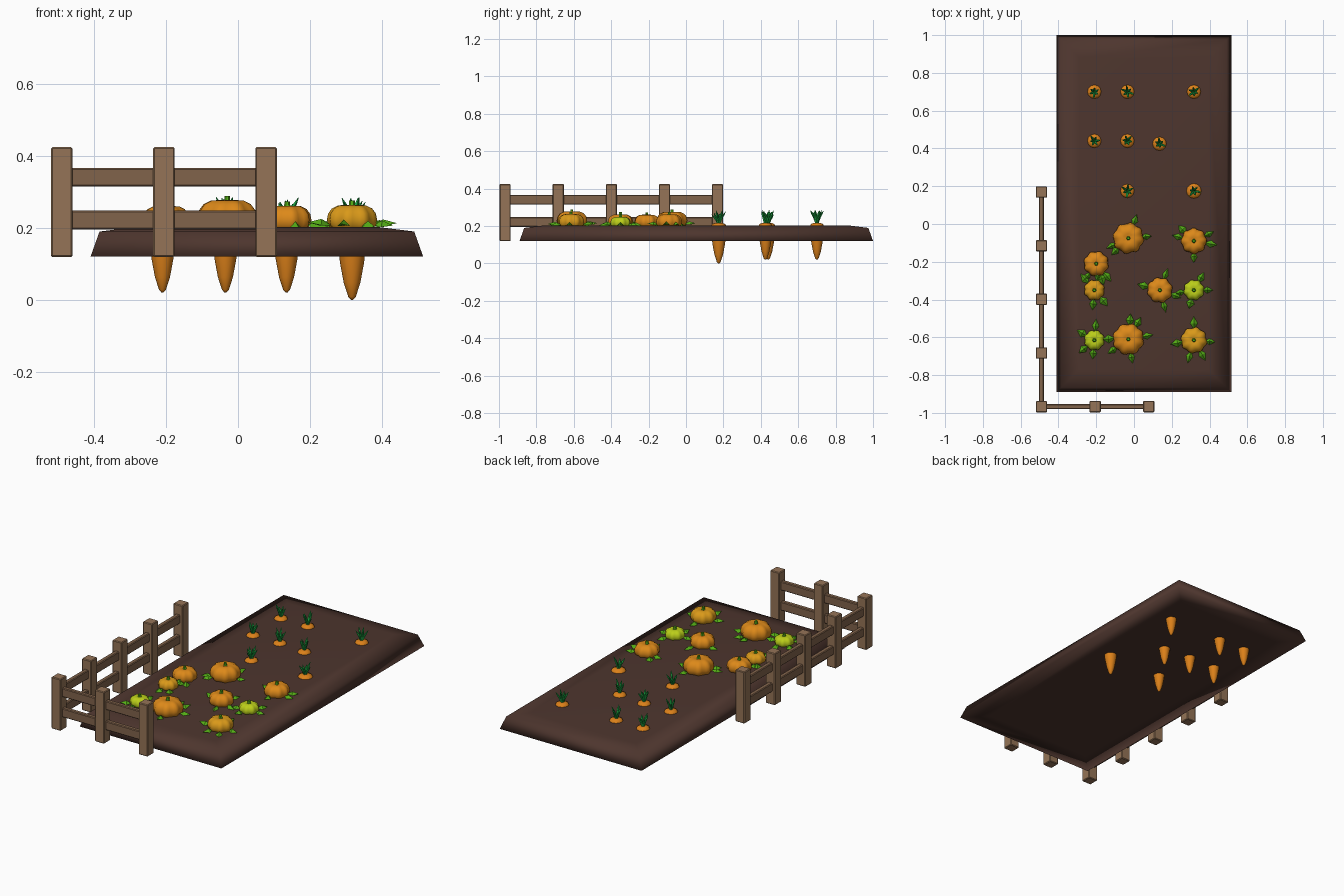
import bpy, bmesh, math, random
from mathutils import Vector, Matrix

random.seed(4)
cube = bpy.data.objects.get("Cube")
if cube:
    bpy.data.objects.remove(cube, do_unlink=True)


def material(name, r, g, b):
    m = bpy.data.materials.new(name)
    m.use_nodes = True
    m.diffuse_color = (r, g, b, 1)
    m.node_tree.nodes["Principled BSDF"].inputs["Base Color"].default_value = (r, g, b, 1)
    return m


POST = material("post wood", .30, .175, .095)
RAIL = material("rail wood", .22, .125, .07)
SOIL = material("soil brown", .075, .036, .027)
CARROT = material("carrot orange", .72, .22, .01)
ORANGE = material("pumpkin orange", .72, .25, .01)
GOLD = material("pumpkin gold", .70, .32, .01)
LIME = material("unripe lime", .50, .62, .01)
FROND = material("frond green", .012, .42, .06)
VINE = material("vine green", .09, .42, .008)


def finish(name, bm, mat, smooth=True, angle=180):
    bmesh.ops.recalc_face_normals(bm, faces=bm.faces)
    mesh = bpy.data.meshes.new(name)
    bm.to_mesh(mesh)
    bm.free()
    mesh.materials.append(mat)
    ob = bpy.data.objects.new(name, mesh)
    bpy.context.collection.objects.link(ob)
    if smooth:
        bpy.ops.object.select_all(action='DESELECT')
        ob.select_set(True)
        bpy.context.view_layer.objects.active = ob
        bpy.ops.object.shade_smooth_by_angle(angle=math.radians(angle))
    return ob


def loft(bm, rings):
    """Bridge equal-length point rings and cap both ends."""
    loops = [[bm.verts.new(p) for p in ring] for ring in rings]
    n = len(loops[0])
    for a, b in zip(loops, loops[1:]):
        for i in range(n):
            j = (i + 1) % n
            bm.faces.new((a[i], a[j], b[j], b[i]))
    bm.faces.new(loops[0])
    bm.faces.new(loops[-1])


def circle(r, z, n, rib=0, ribs=8):
    pts = []
    for i in range(n):
        a = math.tau * i / n
        k = r * (1 - rib * (1 + math.cos(ribs * a)) / 2)
        pts.append(Vector((k * math.cos(a), k * math.sin(a), z)))
    return pts


def box(name, center, size, mat):
    bm = bmesh.new()
    bmesh.ops.create_cube(bm, size=1)
    bmesh.ops.scale(bm, vec=size, verts=bm.verts)
    bmesh.ops.translate(bm, vec=center, verts=bm.verts)
    ob = finish(name, bm, mat, smooth=False)
    bev = ob.modifiers.new("worn edges", 'BEVEL')
    bev.width = .004
    bev.segments = 1


# Soil bed: sloped sides and a gently raised top
def bed_ring(inset, z):
    x0, x1, y0, y1 = -.41 + inset, .515 - inset, -.89 + inset, 1 - inset
    return [(x0, y0, z), (x1, y0, z), (x1, y1, z), (x0, y1, z)]


bm = bmesh.new()
loft(bm, [bed_ring(.12, .122), bed_ring(0, .12), bed_ring(.025, .19), bed_ring(.12, .202)])
finish("soil_bed", bm, SOIL)

# Fence: posts in an L, with two rails along each arm
CX, CY, STEP = -.49, -.967, .284
for i in range(5):
    box("side_post", (CX, CY + i * STEP, .272), (.06, .06, .305), POST)
for i in range(1, 3):
    box("front_post", (CX + i * STEP, CY, .272), (.06, .06, .305), POST)
for z in (.222, .341):
    box("side_rail", (CX, CY + 2 * STEP, z), (.027, 4 * STEP, .052), RAIL)
    box("front_rail", (CX + STEP, CY, z), (2 * STEP, .027, .052), RAIL)


# Carrots: tapered root with a tuft of bent fronds
ROOT = [(.06, 0), (.25, .04), (.55, .22), (.8, .48), (.95, .75),
        (1, .91), (.85, .97), (.45, 1)]


def carrot(x, y, tip, r):
    top = .217
    spot = Matrix.Translation((x, y, 0))
    bm = bmesh.new()
    loft(bm, [circle(r * k, tip + (top - tip) * h, 12) for k, h in ROOT])
    bm.transform(spot)
    finish("carrot_root", bm, CARROT)
    bm = bmesh.new()
    turn = random.uniform(0, math.tau)
    for i in range(6):
        a = turn + math.tau * i / 6
        reach = random.uniform(.016, .034)
        high = random.uniform(.05, .075)
        rings = []
        for t, w in ((0, .004), (.4, .0065), (.75, .006), (1, .001)):
            out = .004 + reach * t ** 1.5
            shift = Vector((out * math.cos(a), out * math.sin(a), top - .006 + high * t))
            rings.append([p + shift for p in circle(w, 0, 5)])
        loft(bm, rings)
    bm.transform(spot)
    finish("carrot_fronds", bm, FROND, angle=50)


COLS = (-.21, -.035, .135, .317)
for col, y in ((0, .7), (1, .7), (3, .7), (0, .44), (1, .44), (2, .425), (1, .175)):
    carrot(COLS[col], y, .02, .038)
carrot(COLS[3], .175, 0, .042)

# Pumpkins: ribbed body, short stem, leaves resting on the soil
BODY = [(.5, -.1), (.8, 0), (.96, .2), (1, .42), (.95, .65), (.8, .85),
        (.55, .97), (.3, .98), (.12, .92)]


def leaf(bm, r, angle):
    long, wide = random.uniform(.055, .07), random.uniform(.017, .023)
    pts = [(0, 0, 0), (long * .45, wide, -.004), (long, 0, 0),
           (long * .45, -wide, -.004), (long * .45, 0, .014)]
    place = (Matrix.Rotation(math.radians(angle), 4, 'Z')
             @ Matrix.Translation((r * .82, 0, .207))
             @ Matrix.Rotation(random.uniform(-.15, .1), 4, 'Y'))
    v = [bm.verts.new(place @ Vector(p)) for p in pts]
    for i in range(4):
        bm.faces.new((v[i], v[(i + 1) % 4], v[4]))
    bm.faces.new(v[:4])


def pumpkin(x, y, r, mat, angles):
    spot = Matrix.Translation((x, y, 0))
    bm = bmesh.new()
    loft(bm, [circle(r * k, .194 + r * h, 40, .1) for k, h in BODY])
    bm.transform(spot @ Matrix.Rotation(random.uniform(0, 1), 4, 'Z'))
    finish("pumpkin_body", bm, mat)
    bm = bmesh.new()
    z = .194 + r * .9
    loft(bm, [circle(.012, z, 6), circle(.008, z + .008, 6), circle(.008, z + .018, 6)])
    bm.transform(spot)
    finish("pumpkin_stem", bm, VINE, angle=40)
    bm = bmesh.new()
    for a in angles:
        leaf(bm, r, a)
    bm.transform(spot)
    finish("pumpkin_leaves", bm, VINE, smooth=False)


pumpkin(-.03, -.075, .084, ORANGE, (5, 70, 205, 225))
pumpkin(.317, -.09, .07, ORANGE, (-10, 25, 135, 165, 270))
pumpkin(-.2, -.21, .068, ORANGE, (235, 290, 310))
pumpkin(-.21, -.35, .056, GOLD, (75, 130, 265, 310))
pumpkin(.137, -.35, .069, ORANGE, (-20, 70, 165, 285))
pumpkin(.317, -.35, .056, LIME, (0, 60, 190, 255))
pumpkin(-.21, -.615, .055, LIME, (5, 85, 150, 220, 265))
pumpkin(-.03, -.61, .085, ORANGE, (10, 60, 85, 215, 280))
pumpkin(.317, -.615, .071, GOLD, (-5, 90, 190, 255, 300))
